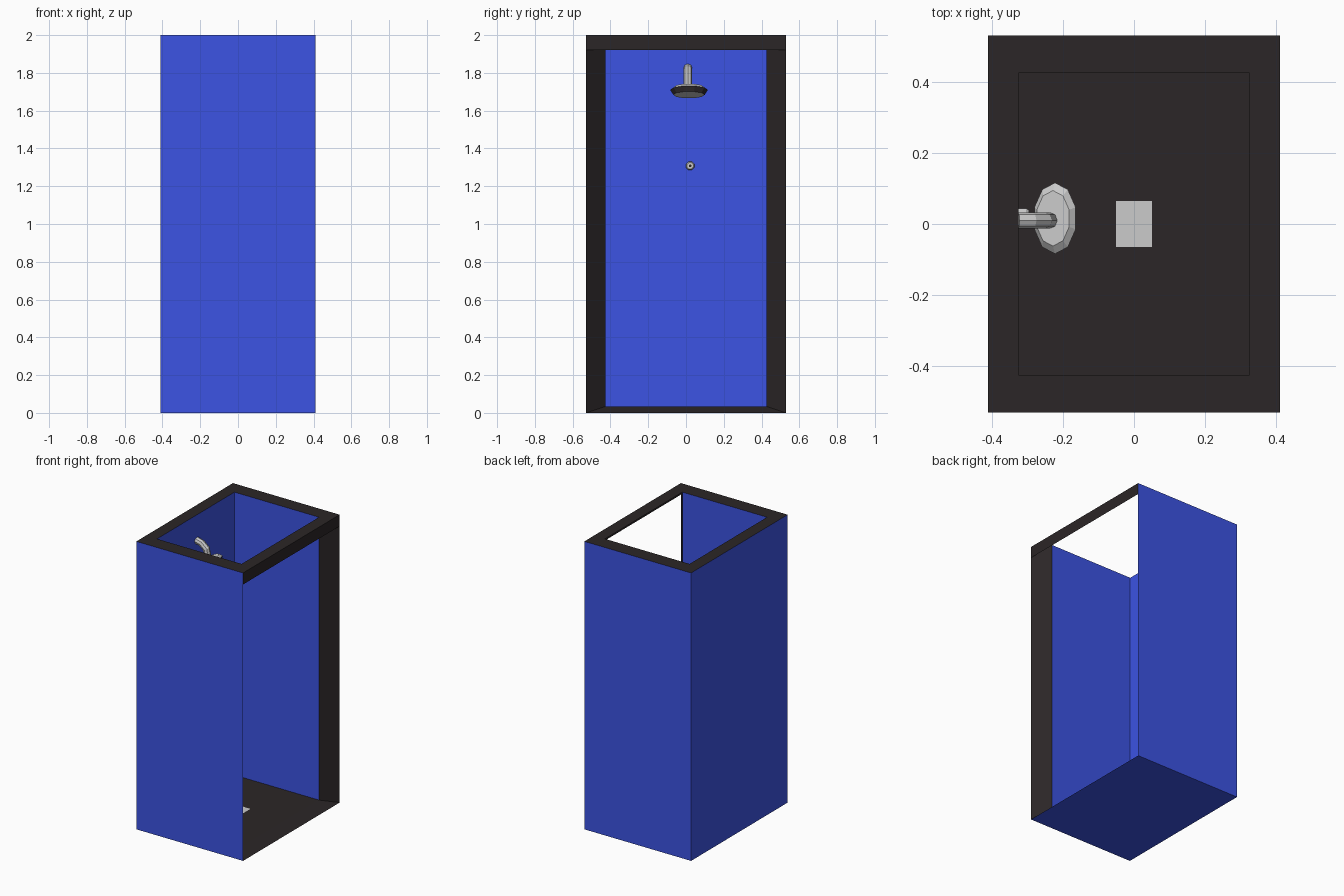
import bpy, bmesh, math
from mathutils import Matrix, Vector

if "Cube" in bpy.data.objects:
    bpy.data.objects.remove(bpy.data.objects["Cube"])


def material(name, rgb):
    m = bpy.data.materials.new(name)
    m.diffuse_color = (*rgb, 1)
    m.use_nodes = True
    m.node_tree.nodes["Principled BSDF"].inputs["Base Color"].default_value = m.diffuse_color
    return m


BLUE = material("blue_paint", (0.045, 0.087, 0.77))
DARK = material("dark_trim", (0.024, 0.019, 0.020))


def add_object(name, bm, mats=()):
    me = bpy.data.meshes.new(name)
    bm.to_mesh(me)
    bm.free()
    for m in mats:
        me.materials.append(m)
    ob = bpy.data.objects.new(name, me)
    bpy.context.collection.objects.link(ob)
    return ob


def panels(name, quads, mat=None):
    """Flat quads, wound counter-clockwise as seen from their visible side."""
    bm = bmesh.new()
    for q in quads:
        bm.faces.new([bm.verts.new(p) for p in q])
    bmesh.ops.remove_doubles(bm, verts=bm.verts, dist=1e-5)
    return add_object(name, bm, [mat] if mat else [])


def ring(x, y, z):
    return [(-x, -y, z), (x, -y, z), (x, y, z), (-x, y, z)]


def lathe(name, profile, sides, matrix, dark_rows=(), mats=()):
    """Flat-shaded revolve of (radius, height) points, both ends closed."""
    bm = bmesh.new()
    rows = [[bm.verts.new(matrix @ Vector((r * math.cos(a), r * math.sin(a), h)))
             for a in (2 * math.pi * (i + 0.5) / sides for i in range(sides))]
            for r, h in profile]
    for k in range(len(rows) - 1):
        for i in range(sides):
            j = (i + 1) % sides
            f = bm.faces.new((rows[k][i], rows[k][j], rows[k + 1][j], rows[k + 1][i]))
            f.material_index = int(k in dark_rows)
    bm.faces.new(rows[0][::-1])
    cap = bm.faces.new(rows[-1])
    cap.material_index = int(len(rows) - 1 in dark_rows)
    bmesh.ops.recalc_face_normals(bm, faces=bm.faces)
    return add_object(name, bm, mats)


# Cabin dimensions: outer shell and inner room
OX, OY, IX, IY, H, FLOOR = 0.41, 0.53, 0.325, 0.425, 2.0, 0.035
ob, ot = ring(OX, OY, 0), ring(OX, OY, H)
ib, it = ring(IX, IY, FLOOR), ring(IX, IY, H)
closed_sides = [(0, 1), (2, 3), (3, 0)]     # front, back, left; right is open

panels("outer_walls", [(ob[a], ob[b], ot[b], ot[a]) for a, b in closed_sides]
       + [ob[::-1]], BLUE)
panels("inner_walls", [(ib[b], ib[a], it[a], it[b]) for a, b in closed_sides], BLUE)

# Dark floor, open top rim, and slanted doorway jambs and sill
panels("floor", [ib], DARK)
panels("top_rim", [(ot[i], ot[(i + 1) % 4], it[(i + 1) % 4], it[i]) for i in range(4)], DARK)
panels("doorway_frame", [(ob[1], ib[1], it[1], ot[1]),
                         (ib[2], ob[2], ot[2], it[2]),
                         (ob[1], ob[2], ib[2], ib[1])], DARK)
panels("door_header", [((OX, -OY, 1.92), (OX, OY, 1.92), ot[2], ot[1])], DARK)

# Drain plate on the floor
panels("drain_plate", [ring(0.05, 0.065, FLOOR + 0.003)])

# Bent shower pipe coming out of the left wall
cu = bpy.data.curves.new("shower_pipe", "CURVE")
cu.dimensions = "3D"
cu.bevel_depth, cu.bevel_resolution, cu.use_fill_caps = 0.023, 2, True
path = [(-0.327, 1.826), (-0.285, 1.815), (-0.25, 1.785), (-0.238, 1.725)]
sp = cu.splines.new("POLY")
sp.points.add(len(path) - 1)
for p, (x, z) in zip(sp.points, path):
    p.co = (x, 0.01, z, 1)
sp.use_smooth = False
bpy.context.collection.objects.link(bpy.data.objects.new("shower_pipe", cu))

# Oval shower head tilted into the room, with a dark rim and grey face
head = (Matrix.Translation((-0.222, 0.016, 1.71))
        @ Matrix.Rotation(math.radians(-20), 4, "Y")
        @ Matrix.Diagonal((0.65, 1, 1, 1)))
lathe("shower_head", [(0.083, -0.028), (0.1, 0.0), (0.078, 0.017)], 10, head,
      dark_rows=(0,), mats=(material("grey", (0.8, 0.8, 0.8)), DARK))

# Tap knob on the left wall with a dark centre
knob = Matrix.Translation((-0.325, 0.022, 1.308)) @ Matrix.Rotation(math.pi / 2, 4, "Y")
lathe("tap_knob", [(0.024, 0), (0.024, 0.022), (0.018, 0.03), (0.008, 0.03), (0.008, 0.026)],
      8, knob, dark_rows=(3, 4), mats=(bpy.data.materials["grey"], DARK))
